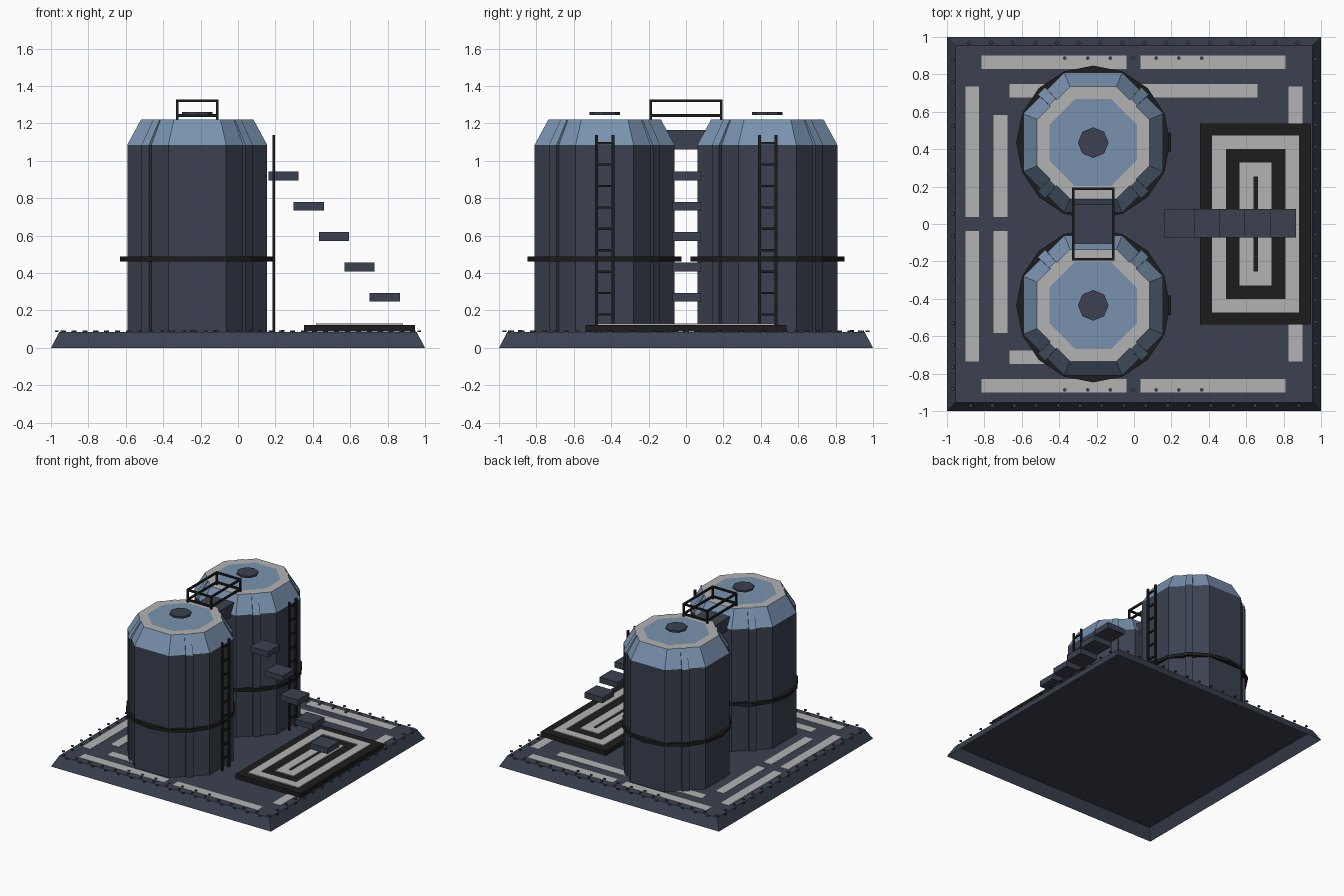
import bpy, bmesh, math
from mathutils import Matrix, Vector

cube = bpy.data.objects.get("Cube")
if cube:
    bpy.data.objects.remove(cube, do_unlink=True)


def material(name, rgb):
    m = bpy.data.materials.new(name)
    m.use_nodes = True
    m.diffuse_color = (*rgb, 1)
    bsdf = next(n for n in m.node_tree.nodes if n.type == 'BSDF_PRINCIPLED')
    bsdf.inputs["Base Color"].default_value = (*rgb, 1)
    return m


NAVY = material("dark_slate", (0.043, 0.053, 0.08))
BLUE = material("steel_blue", (0.19, 0.29, 0.43))
GREY = material("light_grey", (0.45, 0.45, 0.45))
BLACK = material("soft_black", (0.012, 0.012, 0.012))


def finish(name, bm, *mats):
    bmesh.ops.recalc_face_normals(bm, faces=bm.faces)
    mesh = bpy.data.meshes.new(name)
    bm.to_mesh(mesh)
    bm.free()
    for m in mats:
        mesh.materials.append(m)
    ob = bpy.data.objects.new(name, mesh)
    bpy.context.scene.collection.objects.link(ob)
    return ob


def add_box(bm, x0, x1, y0, y1, z0, z1):
    mid = Vector((x0 + x1, y0 + y1, z0 + z1)) / 2
    size = (x1 - x0, y1 - y0, z1 - z0, 1)
    bmesh.ops.create_cube(bm, size=1, matrix=Matrix.Translation(mid) @ Matrix.Diagonal(size))


def boxes(name, mat, dims):
    bm = bmesh.new()
    for d in dims:
        add_box(bm, *d)
    return finish(name, bm, mat)


def shell(bm, rings):
    """Skin closed rings of equal length, capped at the top and open below."""
    loops = [[bm.verts.new(p) for p in r] for r in rings]
    n = len(loops[0])
    for a, b in zip(loops, loops[1:]):
        for i in range(n):
            j = (i + 1) % n
            bm.faces.new((a[i], a[j], b[j], b[i]))
    bm.faces.new(loops[-1])


def disc(bm, x, y, z, r, h, n):
    bmesh.ops.create_cone(bm, cap_ends=True, segments=n, radius1=r, radius2=r, depth=h,
                          matrix=Matrix.Translation((x, y, z)))


# Sloped base slab, hollow underneath
FLOOR = 0.085
bm = bmesh.new()
square = ((-1, -1), (1, -1), (1, 1), (-1, 1))
shell(bm, [[(x * s, y * s, z) for x, y in square] for s, z in ((1, 0), (0.955, FLOOR))])
finish("base_slab", bm, NAVY)

# Staggered bolts round the base edge, and a short extra row front and back
bm = bmesh.new()
for side in range(4):
    rot = Matrix.Rotation(side * math.pi / 2, 3, 'Z')
    for i in range(33):
        p = rot @ Vector((-0.94 + i * 0.0585, 0.97 if i % 2 else 0.93, 0))
        disc(bm, p.x, p.y, FLOOR + 0.003, 0.011, 0.008, 6)
for s in (-1, 1):
    for i in range(7):
        disc(bm, -0.37 + i * 0.122, s * 0.887, FLOOR + 0.004, 0.011, 0.01, 6)
finish("base_bolts", bm, NAVY)

# Painted floor stripes
Z = (FLOOR + 0.001, FLOOR + 0.003)
stripes = []
for s in (-1, 1):
    for x0, x1 in ((-0.815, -0.04), (0.035, 0.81)):
        stripes.append((x0, x1, s * 0.865 - 0.037, s * 0.865 + 0.037, *Z))
    stripes.append((-0.665, -0.04, s * 0.713 - 0.036, s * 0.713 + 0.036, *Z))
    for x, far in ((-0.865, 0.735), (-0.713, 0.583), (0.863, 0.735)):
        y0, y1 = sorted((s * 0.038, s * far))
        stripes.append((x - 0.037, x + 0.037, y0, y1, *Z))
stripes.append((0.035, 0.66, 0.677, 0.749, *Z))
boxes("floor_stripes", GREY, stripes)

# Landing pad with two painted rectangular frames
PX = 0.65
boxes("pad_slab", BLACK, [(PX - 0.297, PX + 0.297, -0.538, 0.538, FLOOR + 0.001, 0.123)])
frames = []
for hx, hy, w in ((0.232, 0.473, 0.073), (0.085, 0.328, 0.073)):
    for s in (-1, 1):
        x0, x1 = sorted((s * hx, s * (hx - w)))
        y0, y1 = sorted((s * hy, s * (hy - w)))
        frames.append((PX + x0, PX + x1, -hy, hy, 0.122, 0.13))
        frames.append((PX - hx + w, PX + hx - w, y0, y1, 0.122, 0.13))
boxes("pad_frames", GREY, frames)


def section(apothem, z, half_rib, depth, cx, cy):
    """Octagon with a square rib standing out from each diagonal side."""
    half = apothem * math.tan(math.pi / 8)
    pts = []
    for q in range(4):
        rot = Matrix.Rotation(q * math.pi / 2 + math.pi / 4, 3, 'Z')
        for x, y in ((apothem, -half), (apothem, -half_rib), (apothem + depth, -half_rib),
                     (apothem + depth, half_rib), (apothem, half_rib), (apothem, half)):
            pts.append(rot @ Vector((x, y, 0)) + Vector((cx, cy, z)))
    return pts


# Two tanks with roof, belt, hatch and ladder
CX = -0.218
for s, side in ((-1, "front"), (1, "back")):
    cy = s * 0.435
    bm = bmesh.new()
    rings = [(0.374, FLOOR, 0.028, 0.018), (0.374, 1.085, 0.028, 0.018),
             (0.3, 1.222, 0.024, 0.008), (0.233, 1.222, 0.02, 0)]
    shell(bm, [section(*r, CX, cy) for r in rings])
    for f in bm.faces:
        c = f.calc_center_median()
        if c.z > 1.22:
            f.material_index = 1 if math.hypot(c.x - CX, c.y - cy) < 0.1 else 2
        elif c.z > 1.09:
            f.material_index = 1
    finish(side + "_tank", bm, NAVY, BLUE, GREY)

    bm = bmesh.new()
    disc(bm, CX, cy, 0.474, 0.412, 0.026, 16)
    finish(side + "_tank_belt", bm, BLACK)
    bm = bmesh.new()
    disc(bm, CX, cy, 1.253, 0.082, 0.015, 8)
    finish(side + "_roof_hatch", bm, NAVY)

    parts = [(0.184, 0.198, y - 0.008, y + 0.008, FLOOR, 1.137) for y in (cy - 0.043, cy + 0.045)]
    for i in range(9):
        z = 0.178 + i * 0.1145
        parts.append((0.185, 0.197, cy - 0.045, cy + 0.045, z - 0.006, z + 0.006))
    boxes(side + "_ladder", BLACK, parts)

# Bridge deck and its guard rail
boxes("bridge_deck", NAVY, [(CX - 0.11, CX + 0.11, -0.125, 0.125, 1.06, 1.165)])
W, L, T = 0.107, 0.188, 0.007
rail = []
for sx in (-1, 1):
    x = CX + sx * W
    for sy in (-1, 1):
        rail.append((x - T, x + T, sy * L - T, sy * L + T, 1.215, 1.328))
    for z in (1.242, 1.321):
        rail.append((x - T, x + T, -L, L, z - T, z + T))
for sy in (-1, 1):
    for z in (1.242, 1.321):
        rail.append((CX - W, CX + W, sy * L - T, sy * L + T, z - T, z + T))
boxes("bridge_rail", BLACK, rail)

# Floating steps
boxes("floating_steps", NAVY, [(0.162 + i * 0.1355, 0.323 + i * 0.1355, -0.073, 0.08,
                                0.895 - i * 0.162, 0.942 - i * 0.162) for i in range(5)])
